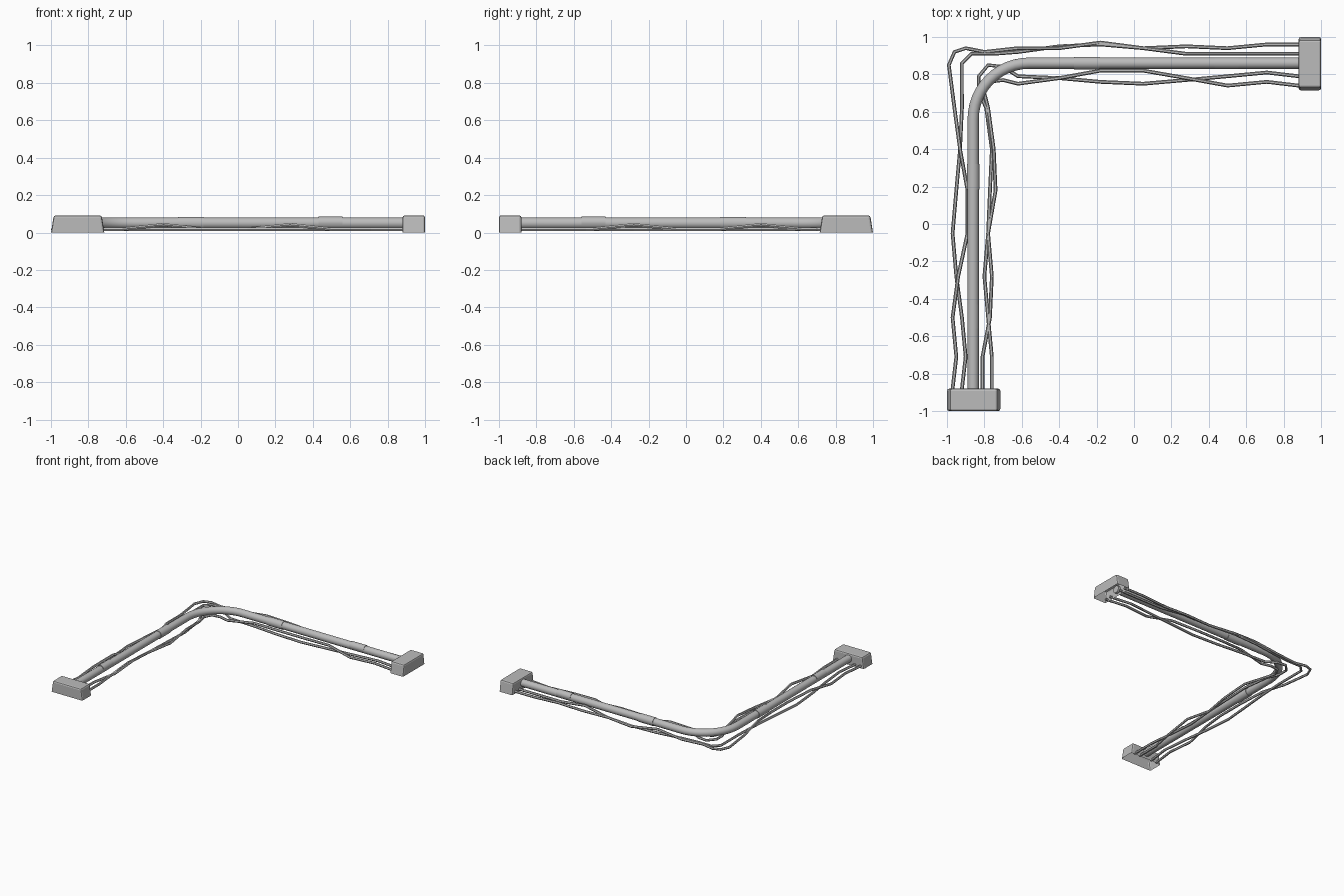
import bpy
import bmesh
import math

cube = bpy.data.objects.get("Cube")
if cube:
    bpy.data.objects.remove(cube, do_unlink=True)

grey = bpy.data.materials.new("mid_grey")
grey.use_nodes = True
COLOUR = (0.5, 0.5, 0.5, 1)
grey.diffuse_color = COLOUR
grey.node_tree.nodes["Principled BSDF"].inputs["Base Color"].default_value = COLOUR


def add_object(name, data):
    obj = bpy.data.objects.new(name, data)
    bpy.context.collection.objects.link(obj)
    data.materials.append(grey)
    return obj


def tube(name, path, radius, resolution, smooth):
    """Round tube following a list of points."""
    curve = bpy.data.curves.new(name, "CURVE")
    curve.dimensions = "3D"
    curve.twist_mode = "Z_UP"
    curve.bevel_depth = radius
    curve.bevel_resolution = resolution
    curve.use_fill_caps = True
    spline = curve.splines.new("POLY")
    spline.points.add(len(path) - 1)
    for point, co in zip(spline.points, path):
        point.co = (*co, 1)
    spline.use_smooth = smooth
    return add_object(name, curve)


def end_box(name, centre, along_x):
    """Open-bottomed junction box, tapered along its long side."""
    bm = bmesh.new()
    bmesh.ops.create_cube(bm, size=1)
    for v in bm.verts:
        taper = 0.9 if v.co.z > 0 else 1
        long, short = v.co.x * 0.285 * taper, v.co.y * 0.12
        x, y = (long, short) if along_x else (-short, long)
        v.co = (centre[0] + x, centre[1] + y, (v.co.z + 0.5) * 0.092)
    edges = [e for e in bm.edges if any(v.co.z > 0.01 for v in e.verts)]
    bmesh.ops.bevel(bm, geom=edges, offset=0.012, segments=2,
                    profile=0.5, affect="EDGES")
    bottom = [f for f in bm.faces if f.calc_center_median().z < 0.001]
    bmesh.ops.delete(bm, geom=bottom, context="FACES")
    mesh = bpy.data.meshes.new(name)
    bm.to_mesh(mesh)
    bm.free()
    add_object(name, mesh)


end_box("front_junction_box", (-0.857, -0.94), True)
end_box("side_junction_box", (0.94, 0.857), False)

# Main conduit with a swept corner
LINE, HEIGHT, BEND = 0.86, 0.05, 0.3
pivot = LINE - BEND
conduit = [(-LINE, -0.9, HEIGHT)]
for i in range(13):
    a = math.pi - i * math.pi / 24
    conduit.append((-pivot + BEND * math.cos(a), pivot + BEND * math.sin(a), HEIGHT))
conduit.append((0.9, LINE, HEIGHT))
tube("conduit", conduit, 0.03, 6, True)


def sleeve(name, start, end, radius, height):
    """Coupling on each straight run, mirrored across the diagonal."""
    tube("side_" + name, [(start, LINE, height), (end, LINE, height)], radius, 6, True)
    tube("front_" + name, [(-LINE, -start, height), (-LINE, -end, height)], radius, 6, True)


sleeve("corner_sleeve", -0.32, -0.185, 0.034, HEIGHT)
sleeve("end_sleeve", 0.43, 0.56, 0.031, HEIGHT + 0.004)

# Loose cables: sideways offsets, in hundredths, at shared stations on each run
STATIONS = (88, 71, 50, 28, 5, -18, -40, -62)
CABLES = {
    "outer_cable": ((97, 95, 97, 94, 89, 89, 93, 96),
                    ((-99, 85), (-96, 92), (-90, 94), (-80, 92)),
                    (91, 91, 91, 91, 94, 97, 94, 94), True),
    "second_cable": ((92, 90, 92, 95, 97, 95, 93, 92),
                     ((-92, 86), (-87, 91), (-75, 91)),
                     (96, 96, 94, 95, 94, 96, 95, 92), False),
    "third_cable": ((81, 81, 77, 76, 78, 74, 75, 78),
                    ((-80, 70), (-77, 76), (-70, 77)),
                    (74, 76, 74, 78, 82, 82, 78, 75), True),
    "inner_cable": ((76, 76, 78, 80, 78, 77, 76, 79),
                    ((-83, 71), (-83, 79), (-78, 85), (-70, 84)),
                    (79, 81, 79, 77, 75, 76, 78, 79), False),
}

for name, (front_run, corner, side_run, rises) in CABLES.items():
    def lift(station):
        return 0.042 if rises and station in (28, -40) else 0.017

    path = [(-off / 100, -s / 100, lift(s)) for s, off in zip(STATIONS, front_run)]
    path += [(x / 100, y / 100, 0.017) for x, y in corner]
    path += [(s / 100, off / 100, lift(s))
             for s, off in reversed(list(zip(STATIONS, side_run)))]
    # Push both ends through the box walls
    x, y, z = path[0]
    path.insert(0, (x, y - 0.02, z))
    x, y, z = path[-1]
    path.append((x + 0.02, y, z))
    tube(name, path, 0.01, 1, False)
